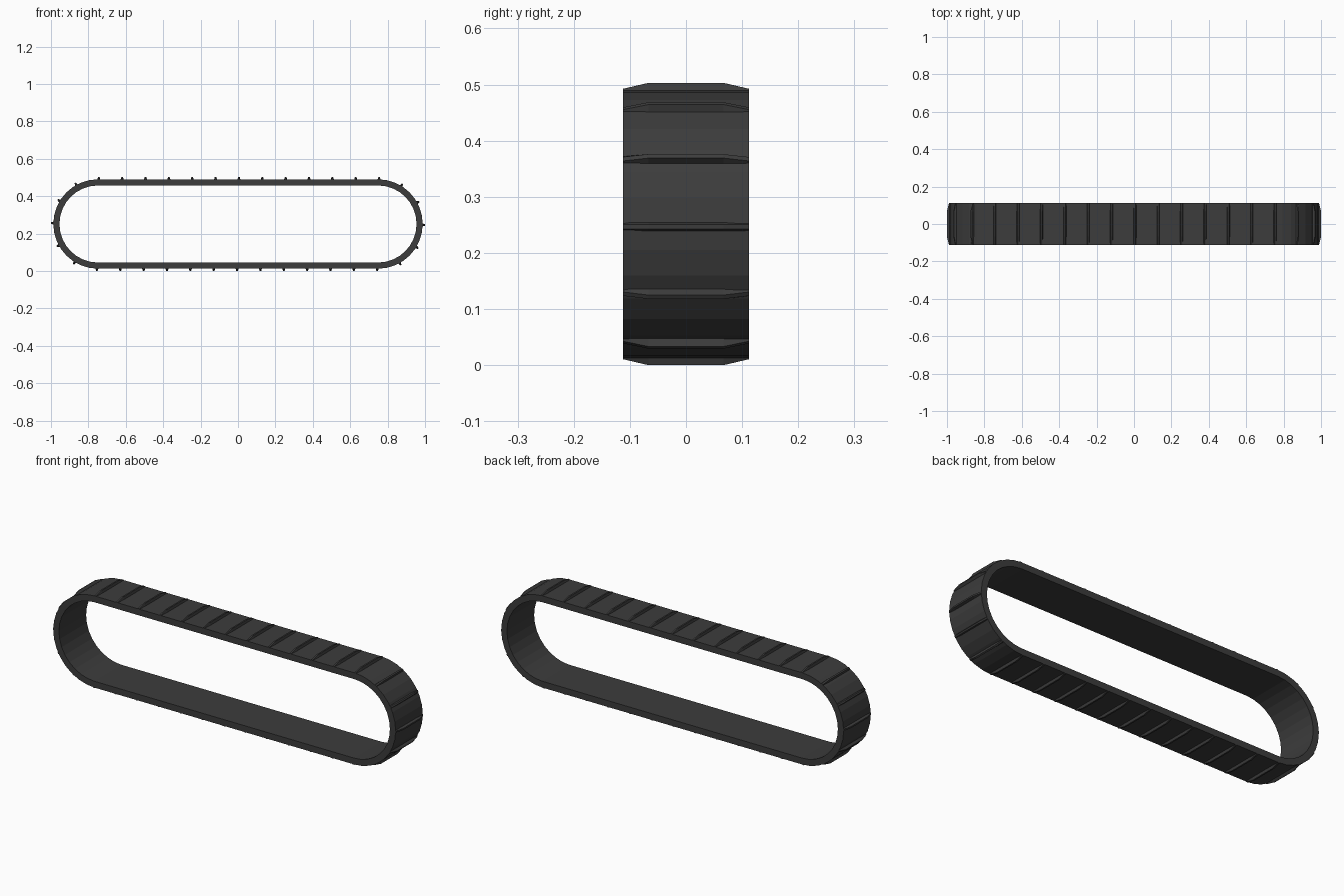
import bpy, bmesh, math
from mathutils import Vector

if "Cube" in bpy.data.objects:
    bpy.data.objects.remove(bpy.data.objects["Cube"])

HALF = 0.7485      # half length of the straight run
CZ = 0.2515        # height of the loop centre
R_OUT, R_IN = 0.239, 0.206
R_LUG = 0.2515
W = 0.112          # half width
SEG = 16           # facets per end arc
LUGS = 36


def loop_profile(r):
    """Stadium outline in the xz plane."""
    pts = []
    for side, start in ((1, 90), (-1, -90)):
        for i in range(SEG + 1):
            a = math.radians(start - 180 * i / SEG)
            pts.append((side * HALF + r * math.cos(a), CZ + r * math.sin(a)))
    return pts


def frame_at(s):
    """Clockwise arc length from top centre -> loop core point and outward normal."""
    arc = math.pi * R_OUT
    s %= 4 * HALF + 2 * arc
    if s < HALF:
        return Vector((s, 0, CZ)), Vector((0, 0, 1))
    s -= HALF
    if s < arc:
        a = math.pi / 2 - s / R_OUT
        return Vector((HALF, 0, CZ)), Vector((math.cos(a), 0, math.sin(a)))
    s -= arc
    if s < 2 * HALF:
        return Vector((HALF - s, 0, CZ)), Vector((0, 0, -1))
    s -= 2 * HALF
    if s < arc:
        a = -math.pi / 2 - s / R_OUT
        return Vector((-HALF, 0, CZ)), Vector((math.cos(a), 0, math.sin(a)))
    return Vector((-HALF + s - arc, 0, CZ)), Vector((0, 0, 1))


def finish(bm, name):
    bmesh.ops.recalc_face_normals(bm, faces=bm.faces)
    me = bpy.data.meshes.new(name)
    bm.to_mesh(me)
    bm.free()
    ob = bpy.data.objects.new(name, me)
    bpy.context.collection.objects.link(ob)
    ob.data.materials.append(rubber)
    return ob


rubber = bpy.data.materials.new("dark_rubber")
rubber.diffuse_color = (0.045, 0.045, 0.045, 1)
rubber.use_nodes = True
rubber.node_tree.nodes["Principled BSDF"].inputs["Base Color"].default_value = rubber.diffuse_color

# Belt: four outlines bridged into a closed band
bm = bmesh.new()
rings = [[bm.verts.new((x, y, z)) for x, z in loop_profile(r)]
         for r, y in ((R_OUT, -W), (R_OUT, W), (R_IN, W), (R_IN, -W))]
n = len(rings[0])
for k in range(4):
    a, b = rings[k], rings[(k + 1) % 4]
    for i in range(n):
        j = (i + 1) % n
        bm.faces.new((a[i], a[j], b[j], b[i]))
finish(bm, "track_belt")

# Tread lugs: bars with tapered ends, evenly spaced round the belt
bm = bmesh.new()
pitch = (4 * HALF + 2 * math.pi * R_OUT) / LUGS
for k in range(LUGS):
    core, nrm = frame_at(k * pitch + 0.005)
    tan = Vector((nrm.z, 0, -nrm.x))
    sections = []
    for y, top in ((-W, 0.241), (-0.067, R_LUG), (0.067, R_LUG), (W, 0.241)):
        sections.append([bm.verts.new(core + nrm * r + tan * t + Vector((0, y, 0)))
                         for t, r in ((-0.009, 0.234), (-0.004, top),
                                      (0.004, top), (0.009, 0.234))])
    for a, b in zip(sections, sections[1:]):
        for i in range(4):
            j = (i + 1) % 4
            bm.faces.new((a[i], a[j], b[j], b[i]))
    bm.faces.new(sections[0])
    bm.faces.new(sections[-1])
finish(bm, "tread_lugs")
